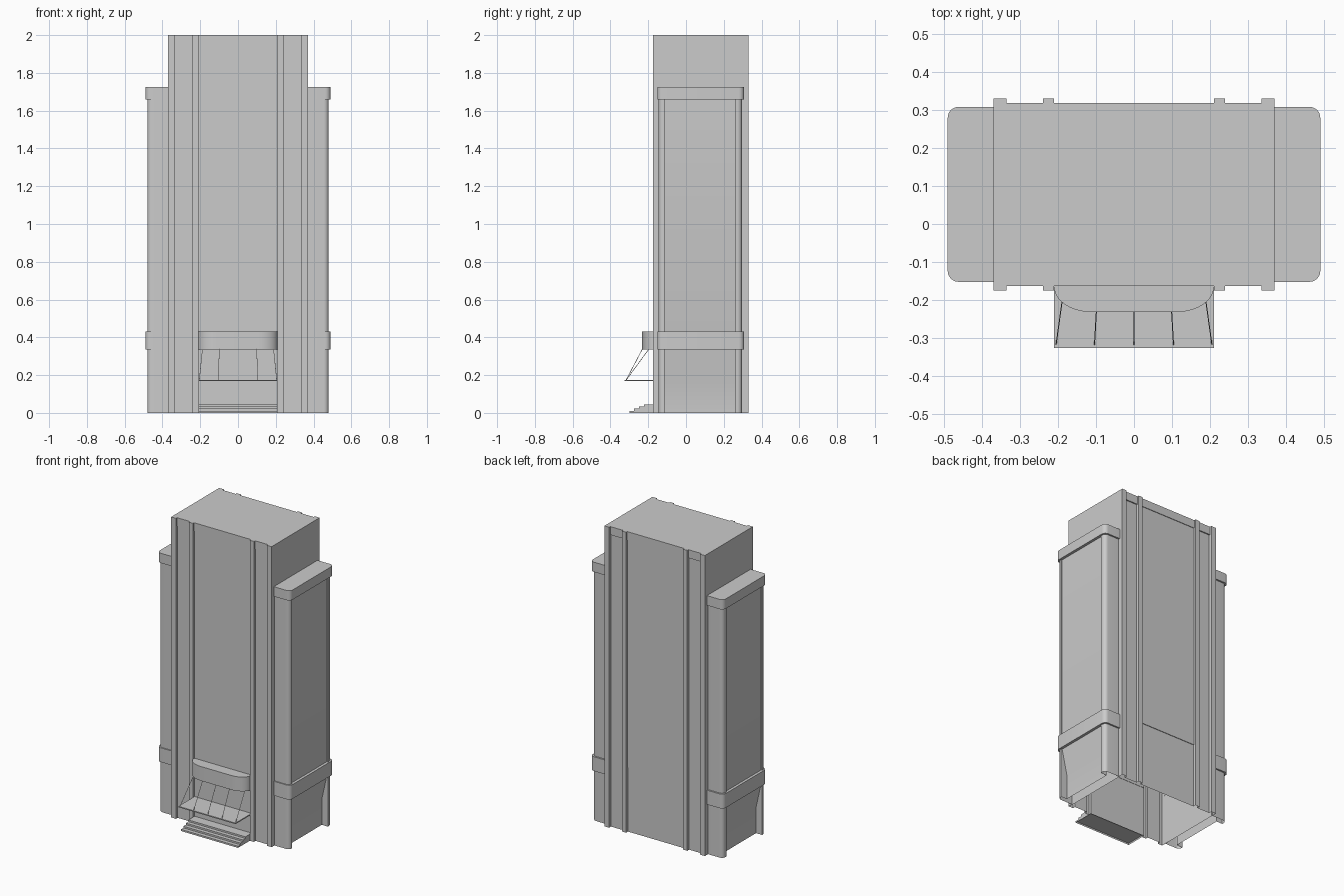
import bpy, bmesh, math
from mathutils import Vector

cube = bpy.data.objects.get("Cube")
if cube:
    bpy.data.objects.remove(cube, do_unlink=True)

stone = bpy.data.materials.new("grey_stone")
stone.use_nodes = True
stone.diffuse_color = (0.6, 0.6, 0.6, 1)
stone.node_tree.nodes["Principled BSDF"].inputs["Base Color"].default_value = (0.6, 0.6, 0.6, 1)


def finish(name, bm, smooth=False, mirror=False):
    bmesh.ops.recalc_face_normals(bm, faces=bm.faces)
    mesh = bpy.data.meshes.new(name)
    bm.to_mesh(mesh)
    bm.free()
    mesh.materials.append(stone)
    obj = bpy.data.objects.new(name, mesh)
    bpy.context.collection.objects.link(obj)
    if mirror:
        obj.modifiers.new("mirror", "MIRROR")
    if smooth:
        bpy.ops.object.select_all(action="DESELECT")
        obj.select_set(True)
        bpy.context.view_layer.objects.active = obj
        bpy.ops.object.shade_smooth_by_angle(angle=math.radians(35))
    return obj


def loft(name, levels, bottom=True, top=True, **opts):
    """Join plan outlines of equal length, each given as (height, points)."""
    bm = bmesh.new()
    rings = [[bm.verts.new((x, y, z)) for x, y in pts] for z, pts in levels]
    for a, b in zip(rings, rings[1:]):
        for i in range(len(a)):
            j = (i + 1) % len(a)
            bm.faces.new((a[i], a[j], b[j], b[i]))
    if bottom:
        bm.faces.new(rings[0][::-1])
    if top:
        bm.faces.new(rings[-1])
    return finish(name, bm, **opts)


def box(name, x0, x1, y0, y1, z0, z1, **opts):
    pts = [(x0, y0), (x1, y0), (x1, y1), (x0, y1)]
    return loft(name, [(z0, pts), (z1, pts)], **opts)


def arc(cx, cy, rx, ry, start, steps=6):
    angles = [math.radians(start + 90 * i / steps) for i in range(steps + 1)]
    return [(cx + rx * math.cos(a), cy + ry * math.sin(a)) for a in angles]


# Tower plan: four pilasters on the front and back, walls set back between them
def tower_plan(front, back):
    xs = [-0.37, -0.335, -0.24, -0.21, 0.21, 0.24, 0.335, 0.37]
    front_side, back_side = [], []
    for i in range(7):
        pilaster = i % 2 == 0
        yf, yb = (-0.175, 0.33) if pilaster else (front, back)
        front_side += [(xs[i], yf), (xs[i + 1], yf)]
        back_side += [(xs[i], yb), (xs[i + 1], yb)]
    return front_side + back_side[::-1]


shaft = tower_plan(-0.157, 0.31)
loft("tower_shaft", [(0, shaft), (1.945, shaft)], bottom=False, top=False)
header = tower_plan(-0.163, 0.318)
loft("tower_header", [(1.945, header), (2, header)])
box("back_upper_panel", -0.21, 0.21, 0.305, 0.314, 0.43, 1.945)


# Wings: rounded corner posts with a side panel that slopes inward near the base
def wing_plan(panel):
    pts = [(0.365, -0.145)]
    pts += arc(0.455, -0.12, 0.025, 0.025, -90)
    pts += [(0.48, -0.115), (panel, -0.115), (panel, 0.26), (0.48, 0.26)]
    pts += arc(0.455, 0.272, 0.025, 0.025, 0)
    return pts + [(0.365, 0.297)]


loft("wing_wall",
     [(0, wing_plan(0.435)), (0.17, wing_plan(0.435)),
      (0.335, wing_plan(0.472)), (1.66, wing_plan(0.472))],
     bottom=False, top=False, smooth=True, mirror=True)

# Bands around the wings
band = [(0.365, -0.152)] + arc(0.462, -0.124, 0.028, 0.028, -90)
band += arc(0.462, 0.28, 0.028, 0.028, 0) + [(0.365, 0.308)]
for name, z0, z1 in (("wing_lower_band", 0.335, 0.43), ("wing_cornice", 1.66, 1.725)):
    loft(name, [(z0, band), (z1, band)], smooth=True, mirror=True)

# Curved balcony over the entrance
bay = [(-0.21, -0.155)] + arc(-0.11, -0.165, 0.1, 0.067, 180, 10)
bay += arc(0.11, -0.165, 0.1, 0.067, 270, 10) + [(0.21, -0.155)]
loft("entrance_balcony", [(0.335, bay), (0.43, bay)], smooth=True)

# Flat canopy hung from thin rods
box("canopy", -0.21, 0.21, -0.326, -0.157, 0.168, 0.175)
for i, (low_x, high_x, high_y) in enumerate(
        [(-0.205, -0.188, -0.195), (-0.104, -0.099, -0.23), (0, 0, -0.23),
         (0.104, 0.099, -0.23), (0.205, 0.188, -0.195)]):
    low, high = Vector((low_x, -0.318, 0.172)), Vector((high_x, high_y, 0.34))
    bm = bmesh.new()
    bmesh.ops.create_cone(bm, cap_ends=True, segments=6, radius1=0.0015,
                          radius2=0.0015, depth=(high - low).length)
    rod = finish("canopy_rod_%d" % (i + 1), bm)
    rod.location = (low + high) / 2
    rod.rotation_euler = (high - low).to_track_quat("Z", "Y").to_euler()

# Entrance steps
for i in range(4):
    box("entrance_step_%d" % (i + 1), -0.21, 0.21, -0.3 + 0.026 * i, -0.157,
        0.011 * i, 0.011 * (i + 1), bottom=False)
